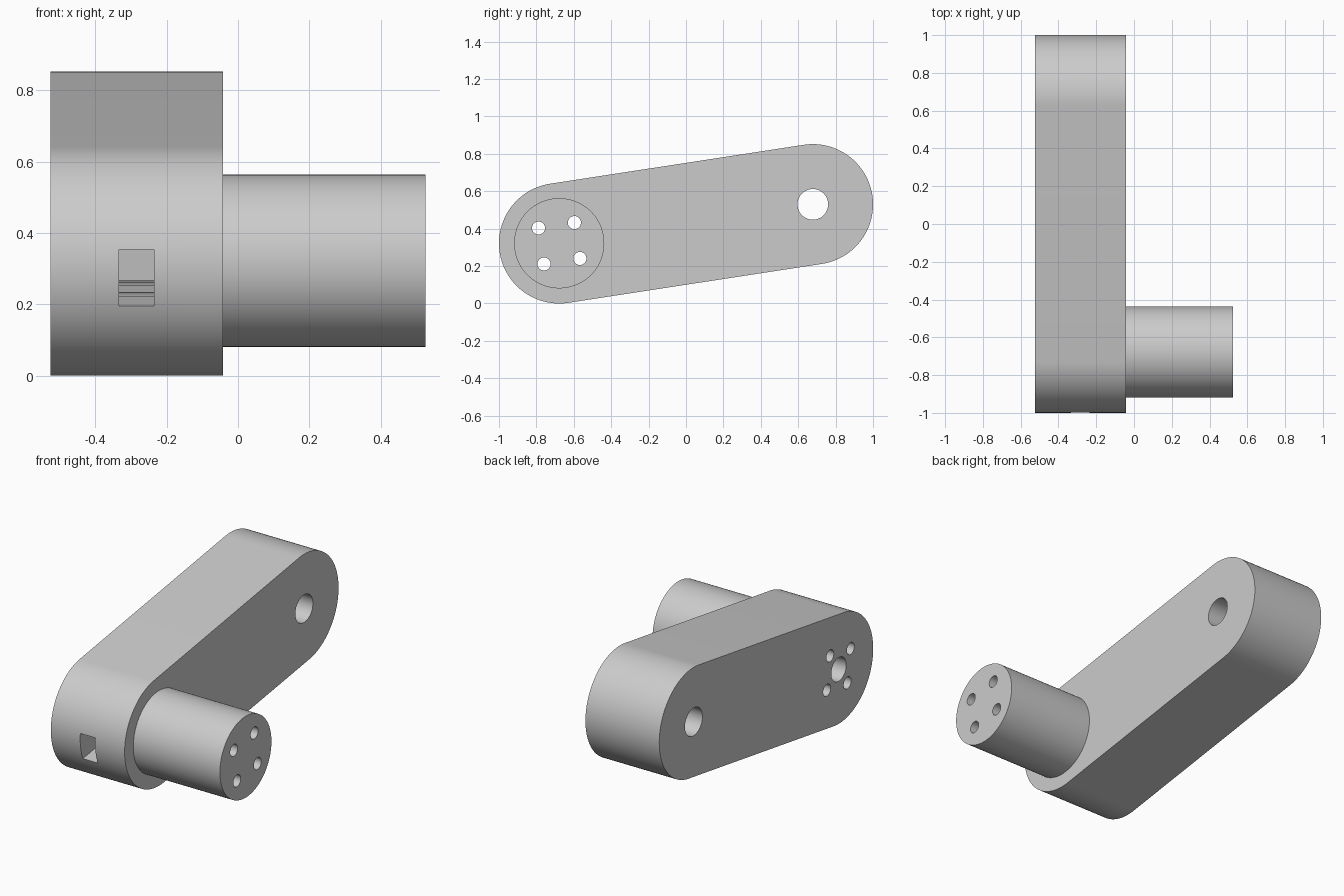
import bpy
import bmesh
from math import atan2, cos, sin, pi, hypot
from mathutils import Matrix, Vector

cube = bpy.data.objects.get("Cube")
if cube:
    bpy.data.objects.remove(cube, do_unlink=True)

# Main dimensions: pivots are (y, z), the crank axes run along x
PIN = Vector((-0.678, 0.322))
EYE = Vector((0.678, 0.530))
R = 0.322
LEFT, FACE, RIGHT = -0.525, -0.042, 0.525
tilt = atan2(EYE.y - PIN.y, EYE.x - PIN.x)

grey = bpy.data.materials.new("plain grey")
grey.use_nodes = True
grey.diffuse_color = (0.6, 0.6, 0.6, 1)
grey.node_tree.nodes["Principled BSDF"].inputs["Base Color"].default_value = (0.6, 0.6, 0.6, 1)


def prism(name, outline, x0, x1):
    """Extrude a (y, z) outline along x."""
    bm = bmesh.new()
    face = bm.faces.new([bm.verts.new((x0, y, z)) for y, z in outline])
    new = bmesh.ops.extrude_face_region(bm, geom=[face])["geom"]
    verts = [v for v in new if isinstance(v, bmesh.types.BMVert)]
    bmesh.ops.translate(bm, verts=verts, vec=(x1 - x0, 0, 0))
    bmesh.ops.recalc_face_normals(bm, faces=bm.faces)
    mesh = bpy.data.meshes.new(name)
    bm.to_mesh(mesh)
    bm.free()
    mesh.materials.append(grey)
    obj = bpy.data.objects.new(name, mesh)
    bpy.context.collection.objects.link(obj)
    return obj


def arc(centre, radius, start, sweep, n):
    return [(centre.x + radius * cos(start + sweep * i / n),
             centre.y + radius * sin(start + sweep * i / n)) for i in range(n + 1)]


def circle(centre, radius, n=48):
    return arc(centre, radius, 0, 2 * pi, n)[:-1]


def along(u, v):
    """Point at u along the arm and v across it, measured from the pin."""
    return PIN + Matrix.Rotation(tilt, 2) @ Vector((u, v))


def combine(body, tool, operation):
    mod = body.modifiers.new(tool.name, "BOOLEAN")
    mod.operation = operation
    mod.solver = "EXACT"
    mod.object = tool
    bpy.context.view_layer.objects.active = body
    bpy.ops.object.modifier_apply(modifier=mod.name)
    bpy.data.objects.remove(tool, do_unlink=True)


# Arm with rounded ends, and the round pin standing on its face
outline = arc(EYE, R, tilt - pi / 2, pi, 64) + arc(PIN, R, tilt + pi / 2, pi, 64)
crank = prism("crank_arm", outline, LEFT, FACE)
combine(crank, prism("crank_pin", circle(PIN, 0.241, 96), FACE - 0.1, RIGHT), "UNION")

# Through hole at the far end
combine(crank, prism("eye_hole", circle(EYE, 0.082), LEFT - 0.1, FACE + 0.1), "DIFFERENCE")

# Four bolt holes through arm and pin
for u in (-0.097, 0.097):
    for v in (-0.097, 0.097):
        combine(crank, prism("bolt_hole", circle(along(u, v), 0.035, 32),
                             LEFT - 0.1, RIGHT + 0.1), "DIFFERENCE")

# Blind shaft socket in the arm's outer side
combine(crank, prism("shaft_socket", circle(PIN, 0.07), LEFT - 0.1, -0.2), "DIFFERENCE")

# Rectangular slot entering from the rounded front end
slot = [along(u, v) for u, v in ((-0.5, -0.08), (0.16, -0.08), (0.16, 0.08), (-0.5, 0.08))]
combine(crank, prism("nut_slot", slot, -0.333, -0.235), "DIFFERENCE")

# Smooth round walls, crisp rims
bpy.ops.object.select_all(action="DESELECT")
crank.select_set(True)
bpy.context.view_layer.objects.active = crank
bpy.ops.object.shade_smooth_by_angle(angle=pi / 6)
